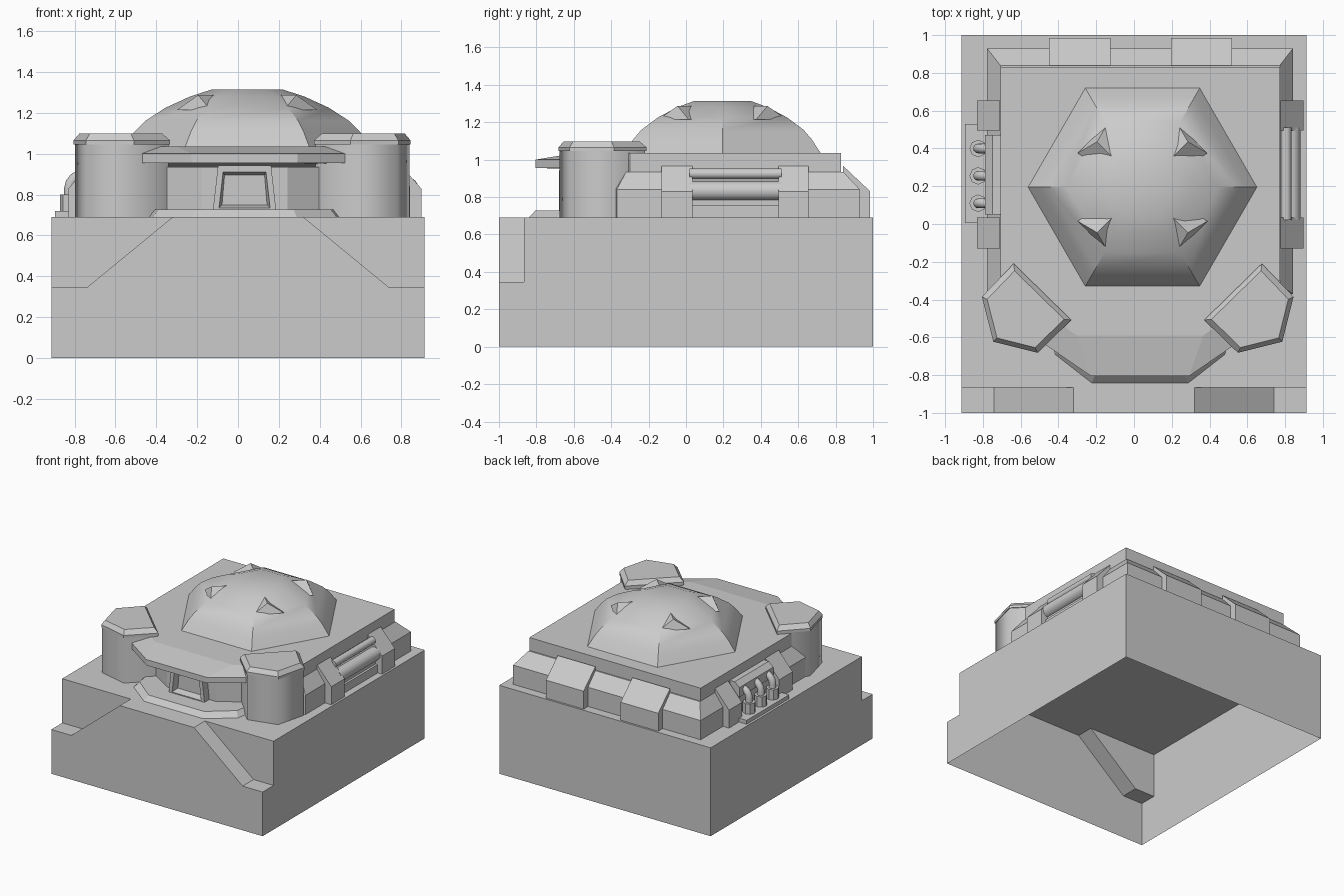
import bpy, bmesh, math
from mathutils import Vector

cube = bpy.data.objects.get("Cube")
if cube:
    bpy.data.objects.remove(cube, do_unlink=True)

grey = bpy.data.materials.new("plain_grey")
grey.use_nodes = True
grey.diffuse_color = (0.6, 0.6, 0.6, 1)
grey.node_tree.nodes["Principled BSDF"].inputs["Base Color"].default_value = (0.6, 0.6, 0.6, 1)

GROUND = 0.69   # top of the base block
CX = 0.032      # centre line of the bunker


def loft(name, rings, bottom=False, top=True, smooth=0):
    """Skin a list of equal-length rings of points."""
    bm = bmesh.new()
    vs = [[bm.verts.new(p) for p in r] for r in rings]
    n = len(vs[0])
    for a, b in zip(vs, vs[1:]):
        for i in range(n):
            j = (i + 1) % n
            bm.faces.new((a[i], a[j], b[j], b[i]))
    if top:
        bm.faces.new(vs[-1])
    if bottom:
        bm.faces.new(vs[0][::-1])
    bmesh.ops.recalc_face_normals(bm, faces=bm.faces)
    me = bpy.data.meshes.new(name)
    bm.to_mesh(me)
    bm.free()
    ob = bpy.data.objects.new(name, me)
    bpy.context.collection.objects.link(ob)
    me.materials.append(grey)
    if smooth:
        bpy.ops.object.select_all(action="DESELECT")
        ob.select_set(True)
        bpy.context.view_layer.objects.active = ob
        bpy.ops.object.shade_smooth_by_angle(angle=math.radians(smooth))
    return ob


def along_y(name, profile, y0, y1):
    return loft(name, [[(x, y, z) for x, z in profile] for y in (y0, y1)], True)


def along_x(name, profile, x0, x1):
    return loft(name, [[(x, y, z) for y, z in profile] for x in (x0, x1)], True)


def box(name, x0, x1, y0, y1, z0, z1):
    return along_y(name, [(x0, z0), (x1, z0), (x1, z1), (x0, z1)], y0, y1)


def level(half, z):
    """Mirror a right-hand outline about the bunker centre line."""
    return [(CX + x, y, z) for x, y in half] + [(CX - x, y, z) for x, y in half[::-1]]


def tube(name, path, radius, sides=16):
    """Sweep a circle along a path lying in a plane of constant x or y."""
    pts = [Vector(p) for p in path]
    rings = []
    for i, p in enumerate(pts):
        d = (pts[min(i + 1, len(pts) - 1)] - pts[max(i - 1, 0)]).normalized()
        u = Vector((1, 0, 0)) if abs(d.y) > 0.9 else Vector((0, 1, 0))
        v = d.cross(u)
        rings.append([p + radius * (u * math.cos(t) + v * math.sin(t))
                      for t in (2 * math.pi * k / sides for k in range(sides))])
    return loft(name, rings, True, True, 40)


# Base block: open underneath, with a sloped notch in each front corner
base = box("base_block", -0.913, 0.913, -1, 1, 0, GROUND)
for s in (-1, 1):
    cutter = along_y("notch_cutter", [(s * x, z) for x, z in
                     [(1.1, 0.345), (0.74, 0.345), (0.32, GROUND), (0.32, 0.9), (1.1, 0.9)]],
                     -1.2, -0.865)
    cutter.hide_render = True
    mod = base.modifiers.new("notch", "BOOLEAN")
    mod.operation = "DIFFERENCE"
    mod.object = cutter
    bpy.context.view_layer.objects.active = base
    bpy.ops.object.modifier_apply(modifier=mod.name)
    bpy.data.objects.remove(cutter, do_unlink=True)
bm = bmesh.new()
bm.from_mesh(base.data)
bmesh.ops.delete(bm, geom=[f for f in bm.faces if f.calc_center_median().z < 0.001],
                 context="FACES")
bm.to_mesh(base.data)
bm.free()

# Bunker body with sloped shoulders
outer = [(0.81, 0.93), (0.81, -0.37), (0.45, -0.47), (0.21, -0.62)]
inner = [(0.74, 0.84), (0.74, -0.32), (0.45, -0.47), (0.21, -0.62)]
loft("bunker_body", [level(outer, GROUND), level(outer, 0.84), level(inner, 0.935)])

# Roof slab, with the front apron sloping down to a lip
rim = [(0.74, 0.83), (0.74, -0.3), (0.5, -0.5), (0.5, -0.64), (0.26, -0.805)]
crown = [(0.74, 0.83), (0.74, -0.3), (0.5, -0.48), (0.42, -0.53), (0.335, -0.59)]
lip = level(rim, 1.0)
under = level(rim, 0.955)
for ring, z in ((lip, 1.0), (under, 0.93)):
    for i in (0, 1, -1, -2):
        ring[i] = (ring[i][0], ring[i][1], z)
loft("roof_slab", [under, lip, level(crown, 1.036)], True)

# Front plinth
step = [(0.5, -0.4), (0.45, -0.69), (0.255, -0.842)]
tread = [(0.47, -0.4), (0.42, -0.66), (0.24, -0.805)]
loft("front_plinth", [level(step, GROUND), level(tread, 0.728)])

# Doorway: leaning frame with a recessed panel
def door_ring(w0, w1, z0, z1, y):
    return [(CX - w0, y, z0), (CX + w0, y, z0), (CX + w1, y, z1), (CX - w1, y, z1)]

loft("door_frame", [door_ring(0.155, 0.13, 0.72, 0.942, -0.6),
                    door_ring(0.155, 0.13, 0.72, 0.942, -0.68),
                    door_ring(0.125, 0.105, 0.735, 0.91, -0.68),
                    door_ring(0.11, 0.098, 0.75, 0.895, -0.63)])

# Corner turrets with chamfered caps
plan = [(0.657, -0.21), (0.352, -0.508), (0.53, -0.682), (0.765, -0.623), (0.825, -0.385)]
mid = Vector((sum(p[0] for p in plan), sum(p[1] for p in plan))) / len(plan)
for side, s in (("left", 1), ("right", -1)):
    def turret_ring(scale, z):
        ps = [mid + (Vector(p) - mid) * scale for p in plan]
        return [(0.02 + s * p.x, p.y, z) for p in ps]
    loft(side + "_turret", [turret_ring(0.97, GROUND), turret_ring(0.97, 1.05)], smooth=75)
    loft(side + "_turret_cap", [turret_ring(1, 1.045), turret_ring(1, 1.065),
                                turret_ring(0.86, 1.098)], True)

# Six-sided dome
DX, DY = 0.045, 0.195
profile = [(0.61, 1.03), (0.55, 1.11), (0.5, 1.16), (0.4, 1.225), (0.28, 1.28), (0.175, 1.314)]
loft("dome", [[(DX + r * math.cos(k * math.pi / 3), DY + r * math.sin(k * math.pi / 3), z)
               for k in range(6)] for r, z in profile], smooth=32)

# Dome vents: hooded wedges on the diagonals
for k in range(4):
    a = math.pi / 4 + k * math.pi / 2
    out, across = Vector((math.cos(a), math.sin(a), 0)), Vector((-math.sin(a), math.cos(a), 0))
    def wedge(r_low, r_top, w):
        c = Vector((DX, DY, 0))
        return [c + out * r_low + across * w + Vector((0, 0, 1.215)),
                c + out * r_low - across * w + Vector((0, 0, 1.215)),
                c + out * r_top + Vector((0, 0, 1.287))]
    loft("dome_vent_%d" % (k + 1), [wedge(0.37, 0.34, 0.115), wedge(0.2, 0.2, 0.08)], True)


# Buttresses on the back and on both sides
def slope(foot, head):
    return [(head, GROUND), (foot, GROUND), (foot, 0.83), (head, 0.967)]

for i, x in enumerate((-0.45, 0.195)):
    along_x("back_buttress_%d" % (i + 1), slope(0.985, 0.84), x, x + 0.325)
for i, (y0, y1) in enumerate(((-0.13, 0.035), (0.495, 0.655))):
    along_y("left_buttress_%d" % (i + 1), slope(0.897, 0.775), y0, y1)
    along_y("right_buttress_%d" % (i + 1), slope(-0.83, -0.71), y0, y1)

# Horizontal pipes on the left side
for i, (x, z, r) in enumerate(((0.805, 0.925, 0.028), (0.83, 0.833, 0.052))):
    tube("left_pipe_%d" % (i + 1), [(x, 0.02, z), (x, 0.51, z)], r)
box("left_pipe_sill", 0.78, 0.86, 0.03, 0.5, GROUND, 0.755)

# Elbow pipes, header box and floor plate on the right side
box("right_floor_plate", -0.895, -0.77, 0.005, 0.53, GROUND, 0.72)
along_y("right_header", [(-0.7, 0.85), (-0.79, 0.85), (-0.79, 0.925), (-0.75, 0.96),
                         (-0.7, 0.96)], 0.05, 0.47)
for i, y in enumerate((0.11, 0.255, 0.4)):
    tube("right_socket_%d" % (i + 1), [(-0.825, y, 0.71), (-0.825, y, 0.8)], 0.046, 8)
    bend = [(-0.745 - 0.08 * math.cos(t), y, 0.83 + 0.07 * math.sin(t))
            for t in (j * math.pi / 8 for j in range(5))]
    tube("right_elbow_%d" % (i + 1), [(-0.825, y, 0.78)] + bend, 0.026, 12)
